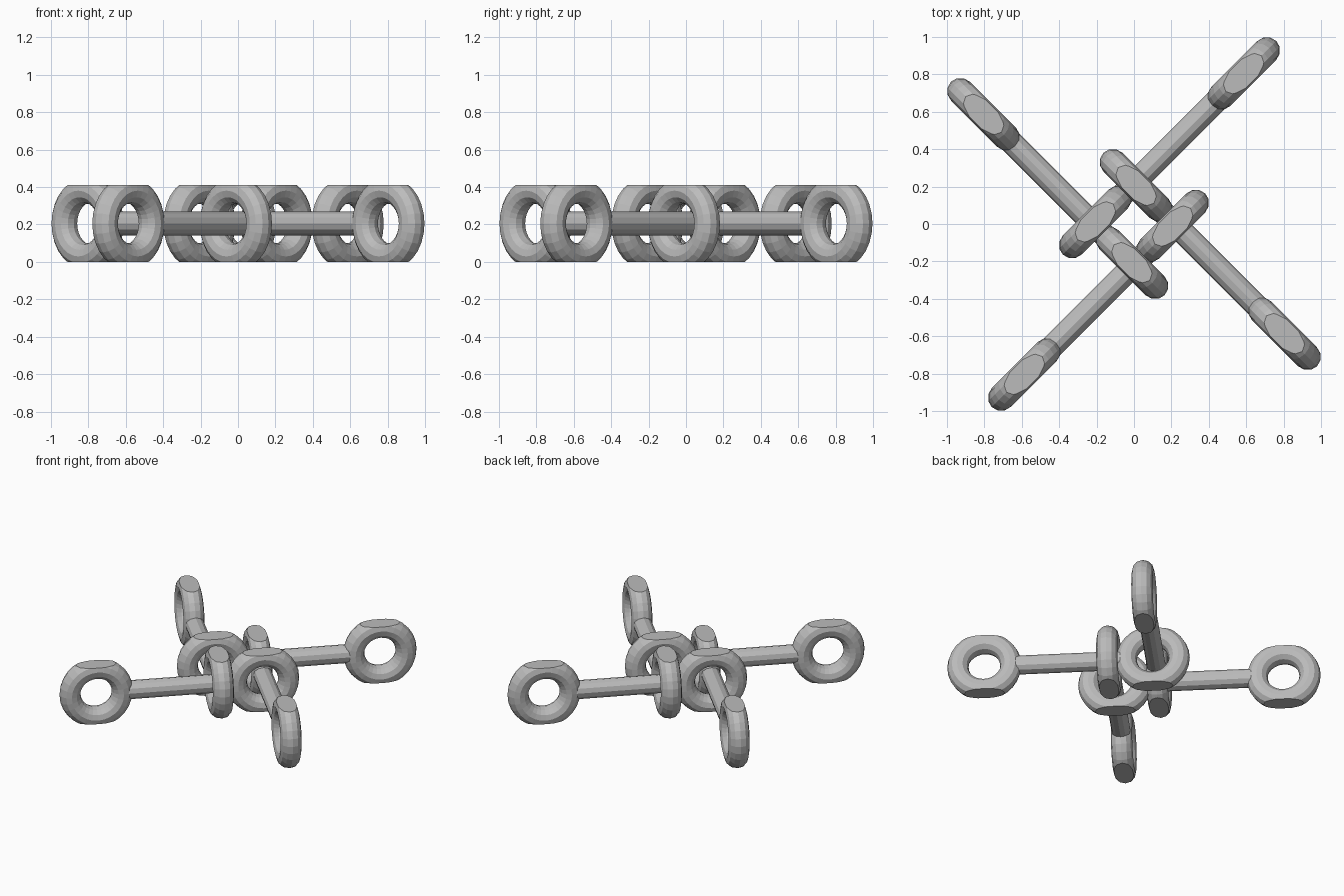
import bpy, bmesh
from math import pi, radians
from mathutils import Matrix

cube = bpy.data.objects.get("Cube")
if cube:
    bpy.data.objects.remove(cube, do_unlink=True)

HALF = 0.205              # half height, where the rings are cut flat
MAJOR, MINOR = 0.176, 0.071
OUTER, INNER, SIDE = 0.983, -0.138, 0.154   # ring positions along and beside an arm

grey = bpy.data.materials.new("plain grey")
grey.use_nodes = True
colour = (0.5, 0.5, 0.5, 1)
grey.diffuse_color = colour
grey.node_tree.nodes["Principled BSDF"].inputs["Base Color"].default_value = colour


def finish(bm, name, matrix):
    bmesh.ops.recalc_face_normals(bm, faces=bm.faces)
    mesh = bpy.data.meshes.new(name)
    bm.to_mesh(mesh)
    bm.free()
    mesh.materials.append(grey)
    ob = bpy.data.objects.new(name, mesh)
    ob.matrix_world = matrix
    bpy.context.collection.objects.link(ob)


# Upright ring in the local xz plane, sliced flat at top and bottom
def ring(name, matrix):
    bm = bmesh.new()
    place = Matrix.Translation((MAJOR, 0, 0)) @ Matrix.Rotation(pi / 2, 4, "X")
    bmesh.ops.create_circle(bm, segments=12, radius=MINOR, matrix=place)
    bmesh.ops.spin(bm, geom=bm.edges[:], cent=(0, 0, 0), axis=(0, 0, 1),
                   angle=2 * pi, steps=28, use_merge=True)
    bmesh.ops.remove_doubles(bm, verts=bm.verts, dist=0.0005)
    bmesh.ops.rotate(bm, verts=bm.verts, matrix=Matrix.Rotation(pi / 2, 3, "X"))
    for side in (1, -1):
        cut = bmesh.ops.bisect_plane(
            bm, geom=bm.verts[:] + bm.edges[:] + bm.faces[:],
            plane_co=(0, 0, side * HALF), plane_no=(0, 0, side), clear_outer=True)
        edges = [e for e in cut["geom_cut"] if isinstance(e, bmesh.types.BMEdge)]
        bmesh.ops.holes_fill(bm, edges=edges, sides=0)
    finish(bm, name, matrix)


# Straight rod joining the two rings of one arm
def rod(name, matrix):
    bm = bmesh.new()
    length = OUTER - INNER - 2 * MAJOR
    bmesh.ops.create_cone(bm, cap_ends=True, segments=12, radius1=0.063,
                          radius2=0.063, depth=length,
                          matrix=Matrix.Rotation(pi / 2, 4, "Y"))
    finish(bm, name, matrix)


# Four interlocked arms, each a quarter turn from the last
names = ("back_left", "back_right", "front_right", "front_left")
for i, corner in enumerate(names):
    turn = Matrix.Rotation(radians(45 + 90 * i), 4, "Z")

    def at(x):
        return turn @ Matrix.Translation((x, SIDE, HALF))

    ring(corner + "_outer_ring", at(OUTER))
    ring(corner + "_inner_ring", at(INNER))
    rod(corner + "_rod", at((OUTER + INNER) / 2))
